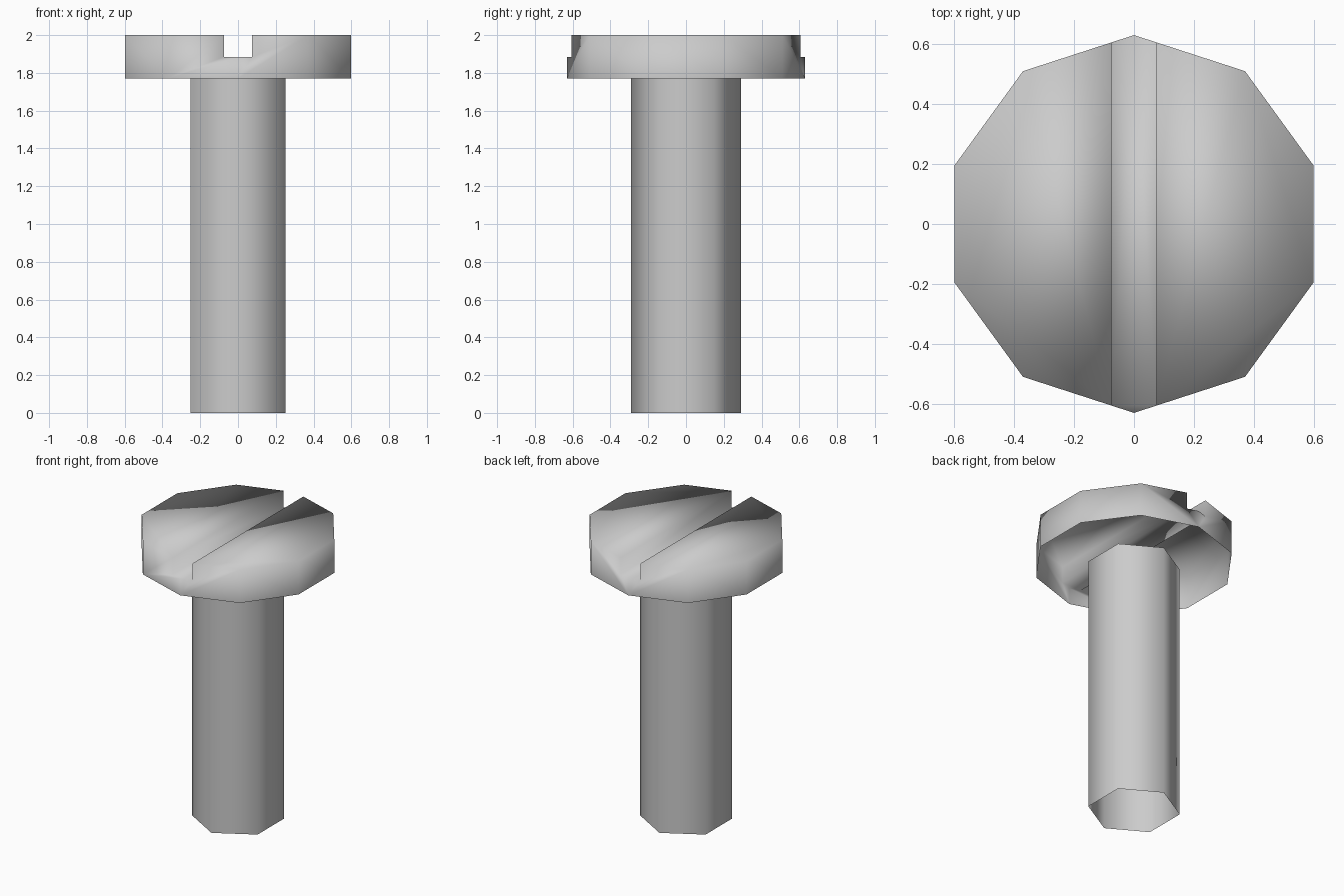
import bpy, bmesh
from math import pi
from mathutils import Matrix

default = bpy.data.objects.get("Cube")
if default:
    bpy.data.objects.remove(default, do_unlink=True)

HEAD_BASE, TOP, SLOT_FLOOR, SLOT_WIDTH = 1.77, 2.0, 1.885, 0.15

steel = bpy.data.materials.new("grey steel")
steel.use_nodes = True
colour = (0.6, 0.6, 0.6, 1)
steel.diffuse_color = colour
steel.node_tree.nodes["Principled BSDF"].inputs["Base Color"].default_value = colour


def add_object(name, bm):
    mesh = bpy.data.meshes.new(name)
    bm.to_mesh(mesh)
    bm.free()
    obj = bpy.data.objects.new(name, mesh)
    bpy.context.collection.objects.link(obj)
    mesh.materials.append(steel)
    return obj


def prism(name, sides, radius, z0, z1, capped):
    """Upright prism with a corner on the y axis."""
    bm = bmesh.new()
    place = Matrix.Translation((0, 0, (z0 + z1) / 2)) @ Matrix.Rotation(pi / 2, 4, "Z")
    bmesh.ops.create_cone(bm, cap_ends=capped, segments=sides, radius1=radius,
                          radius2=radius, depth=z1 - z0, matrix=place)
    # Turn the ring so that a corner sits exactly at the front
    corner = bm.verts[:][0].co
    turn = pi / 2 - Matrix(((corner.x, -corner.y), (corner.y, corner.x))).col[0].angle_signed((1, 0))
    bmesh.ops.rotate(bm, verts=bm.verts, matrix=Matrix.Rotation(turn, 3, "Z"))
    return add_object(name, bm)


# Hollow six-sided shaft
shaft = prism("shaft", 6, 0.29, 0, HEAD_BASE, False)

# Ten-sided head
head = prism("head", 10, 0.63, HEAD_BASE, TOP, True)

# Slot cutter
bm = bmesh.new()
bmesh.ops.create_cube(bm, size=1, matrix=Matrix.Translation((0, 0, SLOT_FLOOR + 0.5))
                      @ Matrix.Diagonal((SLOT_WIDTH, 2, 1, 1)))
cutter = add_object("slot_cutter", bm)
cutter.hide_render = True

# Cut the slot straight across the head
cut = head.modifiers.new("slot", "BOOLEAN")
cut.operation, cut.solver, cut.object = "DIFFERENCE", "EXACT", cutter
bpy.context.view_layer.objects.active = head
bpy.ops.object.modifier_apply(modifier=cut.name)
bpy.data.objects.remove(cutter, do_unlink=True)

# Open the underside of the head
bm = bmesh.new()
bm.from_mesh(head.data)
base = [f for f in bm.faces if f.calc_center_median().z < HEAD_BASE + 0.01]
bmesh.ops.delete(bm, geom=base, context="FACES_ONLY")
bm.to_mesh(head.data)
bm.free()

# Soft shading over the whole surface
for obj in (shaft, head):
    obj.data.shade_smooth()
